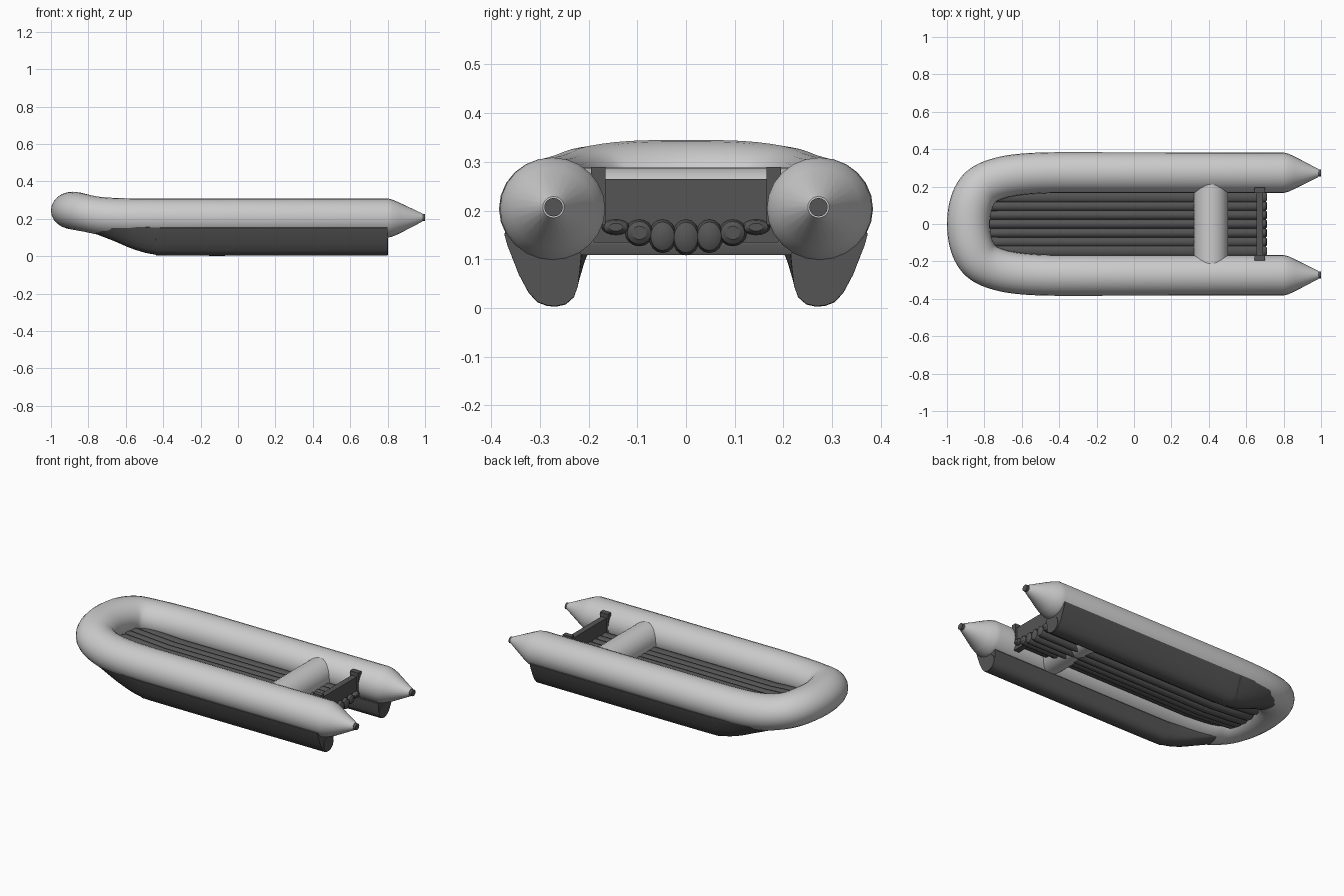
import bpy, bmesh, math
from mathutils import Vector

if "Cube" in bpy.data.objects:
    bpy.data.objects.remove(bpy.data.objects["Cube"])

dark = bpy.data.materials.new("dark_rubber")
dark.diffuse_color = (0.09, 0.09, 0.09, 1)
dark.use_nodes = True
dark.node_tree.nodes["Principled BSDF"].inputs["Base Color"].default_value = dark.diffuse_color


def loft(name, rings, mat=None, angle=35):
    """Skin a list of equal-sized point rings and cap both ends."""
    bm = bmesh.new()
    vs = [[bm.verts.new(p) for p in r] for r in rings]
    n = len(vs[0])
    for a, b in zip(vs, vs[1:]):
        for i in range(n):
            bm.faces.new((a[i], a[(i + 1) % n], b[(i + 1) % n], b[i]))
    bm.faces.new(vs[0])
    bm.faces.new(vs[-1])
    bmesh.ops.recalc_face_normals(bm, faces=bm.faces)
    me = bpy.data.meshes.new(name)
    bm.to_mesh(me)
    bm.free()
    ob = bpy.data.objects.new(name, me)
    bpy.context.collection.objects.link(ob)
    if mat:
        me.materials.append(mat)
    bpy.ops.object.select_all(action='DESELECT')
    ob.select_set(True)
    bpy.context.view_layer.objects.active = ob
    bpy.ops.object.shade_smooth_by_angle(angle=math.radians(angle))
    return ob


def ellipse(ru, rv, n):
    return [(ru * math.cos(2 * math.pi * i / n), rv * math.sin(2 * math.pi * i / n)) for i in range(n)]


def x_tube(name, stations, n, mat=None):
    """Tube along x from (x, y, z, radius_y, radius_z) stations."""
    return loft(name, [[(x, y + u, z + v) for u, v in ellipse(ry, rz, n)]
                       for x, y, z, ry, rz in stations], mat)


def box(name, x0, x1, y0, y1, z0, z1, mat):
    return loft(name, [[(x, y0, z0), (x, y1, z0), (x, y1, z1), (x, y0, z1)] for x in (x0, x1)], mat)


def smooth(pts, steps):
    """Catmull-Rom through the inner control points."""
    pts = [Vector(p) for p in pts]
    out = []
    for i in range(1, len(pts) - 2):
        a, b, c, d = pts[i - 1:i + 3]
        for k in range(steps):
            t = k / steps
            out.append(0.5 * (2 * b + (c - a) * t + (2 * a - 5 * b + 4 * c - d) * t * t
                              + (3 * b - a - 3 * c + d) * t ** 3))
    return out + [pts[-2]]


def normals(path):
    """Horizontal outward normal at each path point."""
    out = []
    for i in range(len(path)):
        a, b = path[max(i - 1, 0)], path[min(i + 1, len(path) - 1)]
        t = Vector((b[0] - a[0], b[1] - a[1])).normalized()
        out.append((t.y, -t.x))
    return out


# Main U-shaped tube with tapered stern cones: x, y, z, radius across, radius up
cone = [(0.985, 0.272, 0.207, 0.022, 0.022), (0.86, 0.274, 0.204, 0.086, 0.084),
        (0.825, 0.274, 0.204, 0.102, 0.099), (0.80, 0.274, 0.204, 0.108, 0.105)]
half = [(0.0, 0.275, 0.204, 0.109, 0.105), (-0.4, 0.275, 0.204, 0.109, 0.105),
        (-0.6, 0.266, 0.206, 0.110, 0.104), (-0.73, 0.242, 0.215, 0.111, 0.102),
        (-0.82, 0.197, 0.232, 0.113, 0.101), (-0.868, 0.115, 0.242, 0.115, 0.101)]


def flip(stations):
    return [(s[0], -s[1]) + tuple(s[2:]) for s in reversed(stations)]


bow = smooth(half + [(-0.885, 0, 0.245, 0.115, 0.1)] + flip(half), 6)
path = cone + bow + flip(cone)
rings = []
for p, (nx, ny) in zip(path, normals(path)):
    rings.append([(p[0] + nx * u, p[1] + ny * u, p[2] + v) for u, v in ellipse(p[3], p[4], 24)])
loft("main_tube", rings)

# Lower hull sponsons: section is (offset outward, height fraction from keel to skirt top)
section = [(0.098, 1.0), (0.092, 0.85), (0.068, 0.44), (0.048, 0.19), (0.030, 0.06), (0.010, 0.01),
           (-0.008, 0.0), (-0.028, 0.03), (-0.045, 0.13), (-0.053, 0.28), (-0.057, 0.5),
           (-0.060, 0.72), (-0.04, 0.95), (0.0, 1.1), (0.06, 1.1)]
# x, y, keel height, skirt top
keel = [(1.2, 0.275, 0.004, 0.152), (0.8, 0.275, 0.004, 0.152), (-0.3, 0.275, 0.003, 0.152),
        (-0.45, 0.274, 0.010, 0.154), (-0.56, 0.268, 0.038, 0.158), (-0.66, 0.257, 0.080, 0.164),
        (-0.74, 0.238, 0.112, 0.176), (-0.80, 0.210, 0.136, 0.186), (-0.84, 0.170, 0.152, 0.185),
        (-0.86, 0.14, 0.16, 0.185)]
spine = smooth(keel, 5)
for side, label in ((1, "left"), (-1, "right")):
    rings = [[(p[0] + nx * u, side * (p[1] + ny * u), p[2] + (p[3] - p[2]) * h) for u, h in section]
             for p, (nx, ny) in zip(spine, normals(spine))]
    loft(label + "_sponson", rings, dark)
    # Round end plug of the sponson and nozzle at the cone tip
    x_tube(label + "_sponson_cap", [(x, side * 0.268, 0.052, 0.046, 0.046) for x in (0.77, 0.803)], 24, dark)
    x_tube(label + "_cone_tip", [(x, side * 0.272, 0.207, 0.019, 0.019) for x in (0.97, 1.0)], 16, dark)
    # Transom holder
    lo, hi = sorted((side * 0.165, side * 0.195))
    box(label + "_transom_bracket", 0.645, 0.70, lo, hi, 0.17, 0.29, dark)

# Inflated floor made of side-by-side tubes
for i in range(7):
    y = (i - 3) * 0.048
    low = 0.108 + 0.042 * (y / 0.144) ** 2
    z, rz = (0.182 + low) / 2, (0.182 - low) / 2
    stations = []
    for x, lift, s in ((-0.79, 0.022, 0.6), (-0.77, 0.02, 0.95), (-0.65, 0.01, 1), (-0.5, 0, 1),
                       (0.69, 0, 1), (0.705, 0, 0.85), (0.712, 0, 0.5)):
        stations.append((x, y, z + lift, 0.029 * s, rz * s))
    x_tube("floor_tube_%d" % (i + 1), stations, 16, dark)

# Transom board
box("transom", 0.655, 0.69, -0.19, 0.19, 0.135, 0.265, dark)

# Round thwart seat spanning the side tubes
loft("seat", [[(0.412 + u, y, 0.199 + v) for u, v in ellipse(0.091, 0.09, 32)] for y in (-0.23, 0.23)])
